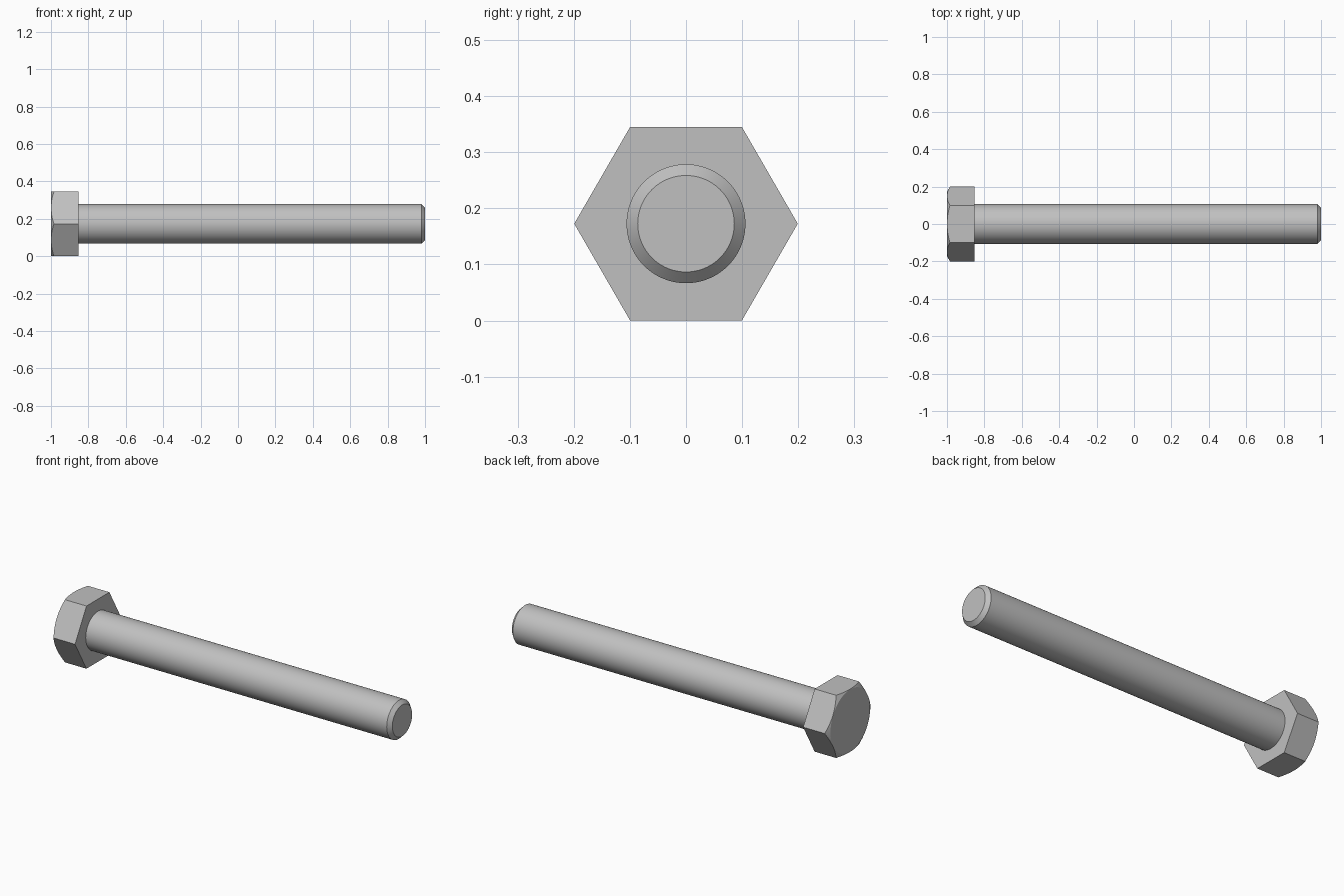
import bpy, bmesh
from math import cos, sin, tan, pi, radians

if "Cube" in bpy.data.objects:
    bpy.data.objects.remove(bpy.data.objects["Cube"])

APOTHEM = 0.1725          # half the width across the head flats
AXIS_Z = APOTHEM          # the bolt lies on one flat
HEAD_END, SEAT, TIP = -1.0, -0.853, 1.0
STEPS = 12                # segments along each head flat

steel = bpy.data.materials.new("grey steel")
steel.use_nodes = True
steel.diffuse_color = (0.53, 0.53, 0.53, 1)
steel.node_tree.nodes["Principled BSDF"].inputs["Base Color"].default_value = steel.diffuse_color


def lathe(name, rings, count):
    """Skin closed rings along x; each ring maps an angle to (x, radius)."""
    bm = bmesh.new()
    angles = [2 * pi * i / count for i in range(count)]
    loops = []
    for ring in rings:
        loop = []
        for a in angles:
            x, r = ring(a)
            loop.append(bm.verts.new((x, r * cos(a), AXIS_Z + r * sin(a))))
        loops.append(loop)
    for one, two in zip(loops, loops[1:]):
        for i in range(count):
            j = (i + 1) % count
            bm.faces.new((one[i], one[j], two[j], two[i]))
    bm.faces.new(loops[0])
    bm.faces.new(loops[-1])
    bmesh.ops.recalc_face_normals(bm, faces=bm.faces)
    mesh = bpy.data.meshes.new(name)
    bm.to_mesh(mesh)
    bm.free()
    mesh.materials.append(steel)
    obj = bpy.data.objects.new(name, mesh)
    bpy.context.collection.objects.link(obj)
    bpy.ops.object.select_all(action='DESELECT')
    obj.select_set(True)
    bpy.context.view_layer.objects.active = obj
    bpy.ops.object.shade_smooth_by_angle(angle=radians(25))
    return obj


def hex_radius(a):
    return APOTHEM / cos(a % (pi / 3) - pi / 6)


def circle(x, r):
    return lambda a: (x, r)


# Hexagonal head, its corners cut back by a 30 degree cone at the outer end
FACE_R = APOTHEM - 0.001
lathe("hex_head", [
    circle(HEAD_END, FACE_R),
    lambda a: (HEAD_END + (hex_radius(a) - FACE_R) * tan(pi / 6), hex_radius(a)),
    lambda a: (SEAT, hex_radius(a)),
], 6 * STEPS)

# Plain round shank with a chamfered tip
lathe("shank", [
    circle(SEAT - 0.01, 0.106),
    circle(TIP - 0.02, 0.106),
    circle(TIP, 0.086),
], 96)
